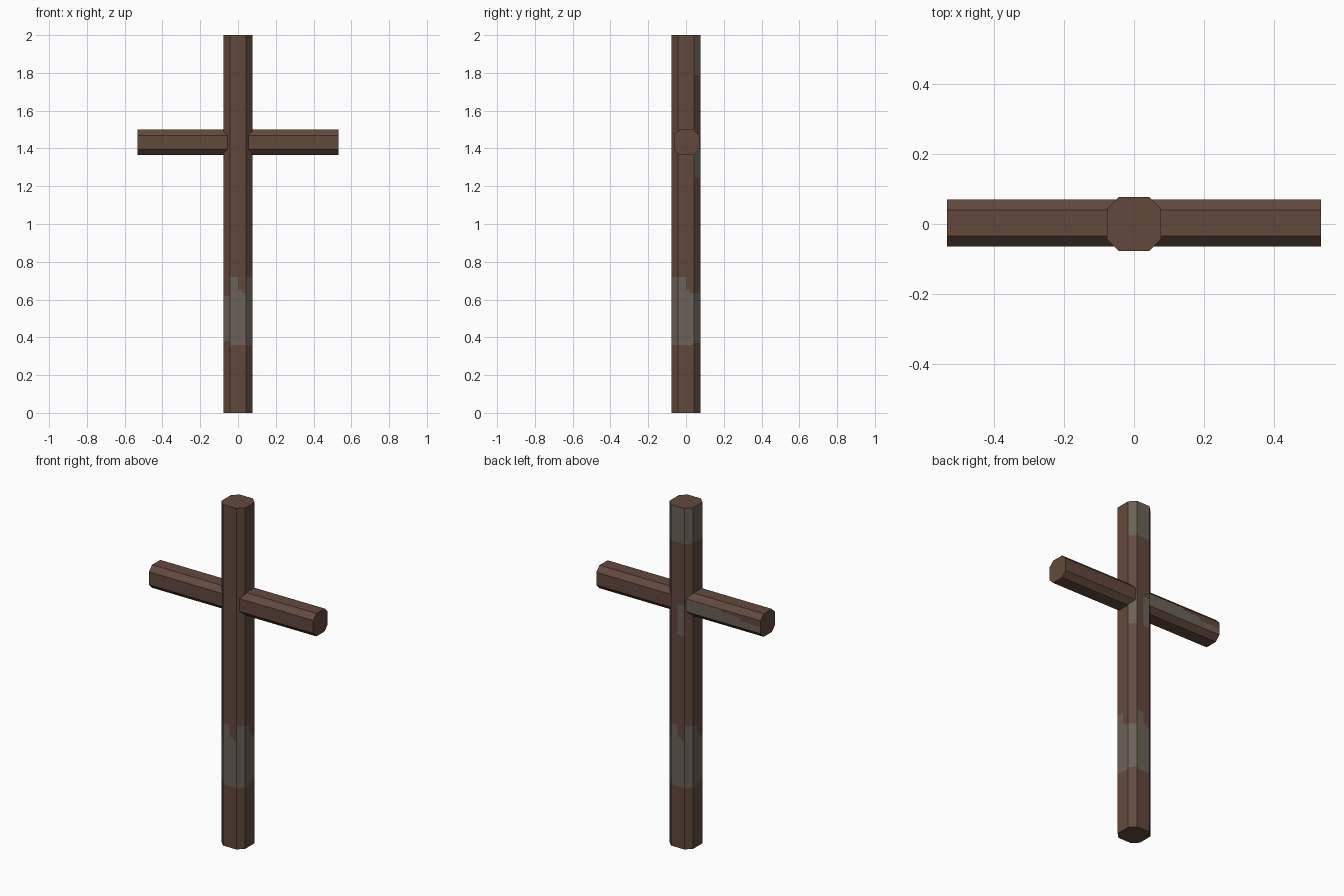
import bpy, bmesh

if "Cube" in bpy.data.objects:
    bpy.data.objects.remove(bpy.data.objects["Cube"])


def material(name, colour):
    m = bpy.data.materials.new(name)
    m.diffuse_color = (*colour, 1)
    m.use_nodes = True
    m.node_tree.nodes["Principled BSDF"].inputs["Base Color"].default_value = m.diffuse_color
    return m


wood = material("brown wood", (0.125, 0.066, 0.046))
worn = material("worn grey wood", (0.150, 0.122, 0.098))


def octagon(half, flat, cuts):
    """Chamfered square, starting at the front left; flats are split into columns."""
    pts = []
    for c, s in ((1, 0), (0, 1), (-1, 0), (0, -1)):
        for i in range(cuts + 1):
            u, v = -flat + 2 * flat * i / cuts, -half
            pts.append((u * c - v * s, u * s + v * c))
    return pts


def beam(name, ring, levels, place, is_worn):
    """Loft a ring through levels; colour each side face by column and level."""
    bm = bmesh.new()
    rows = [[bm.verts.new(place(u, v, t)) for u, v in ring] for t in levels]
    n = len(ring)
    bm.faces.new(rows[0][::-1])
    bm.faces.new(rows[-1])
    for j in range(len(levels) - 1):
        for i in range(n):
            k = (i + 1) % n
            f = bm.faces.new((rows[j][i], rows[j][k], rows[j + 1][k], rows[j + 1][i]))
            f.material_index = int(is_worn(i, (levels[j] + levels[j + 1]) / 2))
    bmesh.ops.recalc_face_normals(bm, faces=bm.faces)
    mesh = bpy.data.meshes.new(name)
    bm.to_mesh(mesh)
    bm.free()
    mesh.materials.append(wood)
    mesh.materials.append(worn)
    obj = bpy.data.objects.new(name, mesh)
    bpy.context.collection.objects.link(obj)


# Upright post: sides 0-3 are front, right, back, left; column 4 is the chamfer after it
FLAT_TOPS = (0.72, 0.72, 0.65, 0.635)


def post_worn(i, z):
    side, col = divmod(i, 5)
    chamfer = col == 4
    # ragged band near the foot
    if chamfer:
        low, high = (0.36, 0.72) if side % 2 == 0 else (0.38, 0.62)
        if side == 1:
            low, high = 0.37, 0.635
    else:
        low, high = 0.36, FLAT_TOPS[col]
    if low < z < high:
        return True
    # bare patch at the head, on the back and left
    if z > 1.79:
        return (side == 1 and chamfer) or side == 2 or (side == 3 and not chamfer)
    # patch behind the joint
    if 1.25 < z < 1.43:
        return (side == 1 and chamfer) or (side == 2 and col in (2, 3))
    return False


beam("upright_post", octagon(0.077, 0.043, 4),
     (0, 0.36, 0.37, 0.38, 0.62, 0.635, 0.65, 0.72, 1.25, 1.43, 1.79, 2),
     lambda u, v, t: (u, v, t), post_worn)


# Crossbar: ring laid in the y-z plane, so side 1 is the back
def bar_worn(i, x):
    side, col = divmod(i, 5)
    if side != 1 or col == 4 or x > 0:
        return False
    return col < (4 if x < -0.05 and x > -0.28 else 3 if x > -0.40 else 2)


beam("crossbar", octagon(0.0675, 0.0375, 4), (-0.533, -0.40, -0.28, -0.05, 0.533),
     lambda u, v, t: (t, u + 0.003, v + 1.432), bar_worn)
